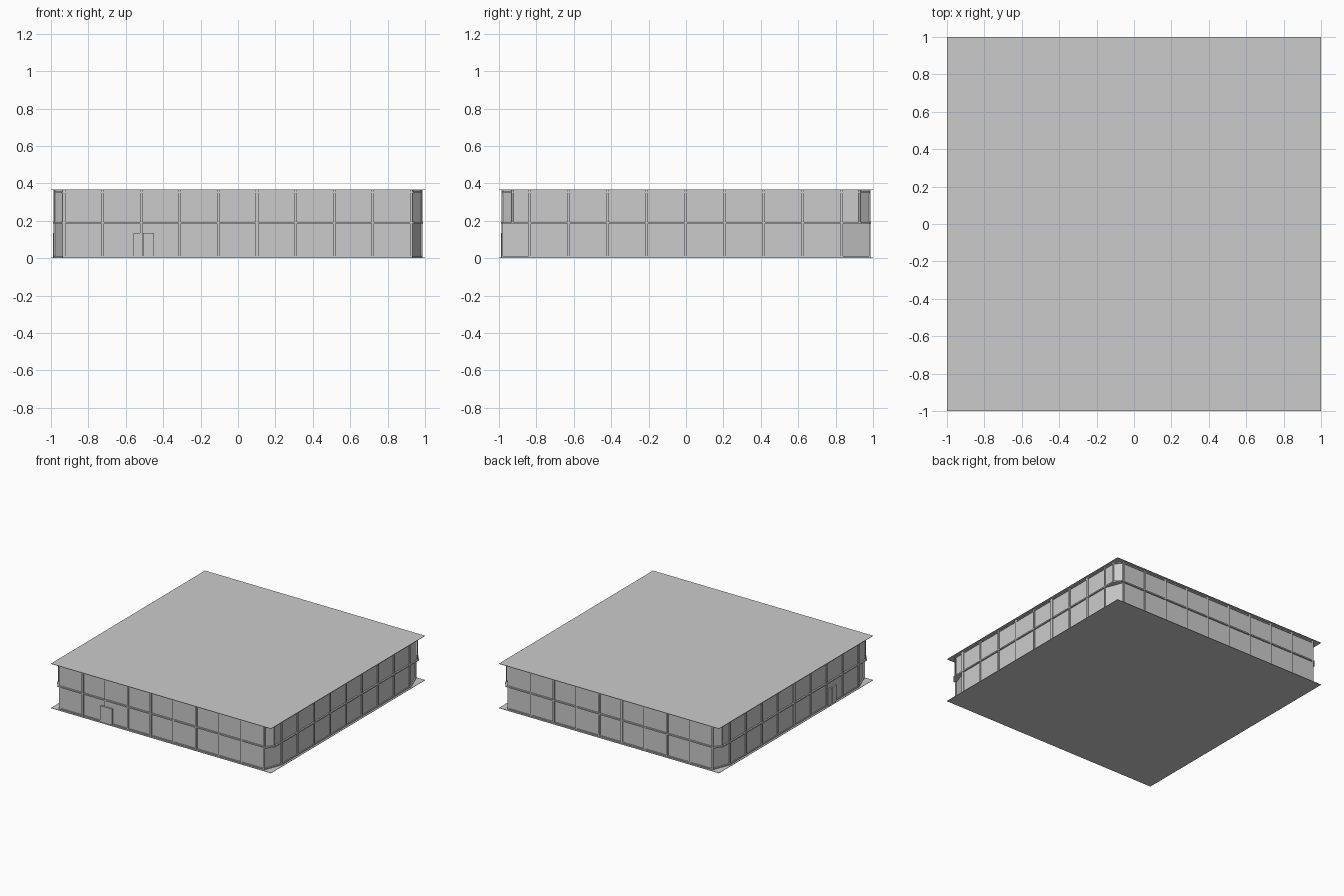
import bpy, bmesh
from mathutils import Matrix

if "Cube" in bpy.data.objects:
    bpy.data.objects.remove(bpy.data.objects["Cube"])

H, MID = 0.367, 0.19


def make_object(name, bm):
    bmesh.ops.recalc_face_normals(bm, faces=bm.faces[:])
    mesh = bpy.data.meshes.new(name)
    bm.to_mesh(mesh)
    bm.free()
    ob = bpy.data.objects.new(name, mesh)
    bpy.context.collection.objects.link(ob)
    return ob


def add_box(bm, x0, x1, y0, y1, z0, z1):
    m = Matrix.Translation(((x0 + x1) / 2, (y0 + y1) / 2, (z0 + z1) / 2))
    m = m @ Matrix.Diagonal((x1 - x0, y1 - y0, z1 - z0, 1))
    bmesh.ops.create_cube(bm, size=1, matrix=m)


def box(name, *dims):
    bm = bmesh.new()
    add_box(bm, *dims)
    return make_object(name, bm)


def outline(r, cx, cy):
    """Square of half-size r with corners cut by cx along x and cy along y."""
    a, b = r - cx, r - cy
    return [(a, -r), (r, -b), (r, b), (a, r), (-a, r), (-r, b), (-r, -b), (-a, -r)]


def ring(name, outer, inner, z0, z1):
    """Closed band between two matching outlines."""
    bm = bmesh.new()
    loops = [[bm.verts.new((x, y, z)) for x, y in pts]
             for pts, z in ((outer, z0), (outer, z1), (inner, z1), (inner, z0))]
    n = len(outer)
    for k in range(4):
        a, b = loops[k], loops[(k + 1) % 4]
        for i in range(n):
            j = (i + 1) % n
            bm.faces.new((a[i], a[j], b[j], b[i]))
    return make_object(name, bm)


# floor and roof plates
box("floor_plate", -1, 1, -1, 1, 0, 0.003)
box("roof_plate", -1, 1, -1, 1, H - 0.003, H)

# panelled walls: the lower storey has longer corner cuts than the upper one
LOW, UP = (0.055, 0.145), (0.045, 0.055)
ring("lower_walls", outline(0.978, *LOW), outline(0.972, *LOW), 0.003, MID)
ring("upper_walls", outline(0.978, *UP), outline(0.972, *UP), MID, H - 0.003)

# horizontal rails
ring("base_rail", outline(0.985, *LOW), outline(0.975, *LOW), 0.003, 0.011)
ring("middle_rail", outline(0.99, *UP), outline(0.965, *LOW), MID - 0.005, MID + 0.005)
ring("top_rail", outline(0.985, *UP), outline(0.975, *UP), 0.35, 0.357)


# H-section columns on all four sides
def columns(name, side, positions):
    bm = bmesh.new()
    for p in positions:
        parts = ((0.007, 0.984, 0.987), (0.0025, 0.978, 0.985), (0.007, 0.978, 0.981))
        for w, d0, d1 in parts:
            lo, hi = sorted((side[1] * d0, side[1] * d1))
            if side[0] == "y":
                add_box(bm, p - w, p + w, lo, hi, 0.003, H - 0.003)
            else:
                add_box(bm, lo, hi, p - w, p + w, 0.003, H - 0.003)
    make_object(name, bm)


xs = [-0.93 + 0.2063 * i for i in range(10)]
ys = [-0.836 + 0.2085 * i for i in range(9)]
columns("front_columns", ("y", -1), xs)
columns("back_columns", ("y", 1), xs)
columns("left_columns", ("x", -1), ys)
columns("right_columns", ("x", 1), ys)

# short posts at the upper corner panels
bm = bmesh.new()
for sx in (-1, 1):
    for sy in (-1, 1):
        x, y = sx * 0.982, sy * 0.928
        add_box(bm, x - 0.003, x + 0.003, y - 0.004, y + 0.004, MID, H - 0.003)
make_object("corner_posts", bm)

# doors on the front and left sides, two leaves each
for i, (a, b) in enumerate(((-0.56, -0.511), (-0.509, -0.45))):
    box(f"front_door_{i + 1}", a, b, -0.99, -0.978, 0.003, 0.135)
for i, (a, b) in enumerate(((-0.54, -0.486), (-0.484, -0.43))):
    box(f"left_door_{i + 1}", -0.99, -0.978, a, b, 0.003, 0.135)
